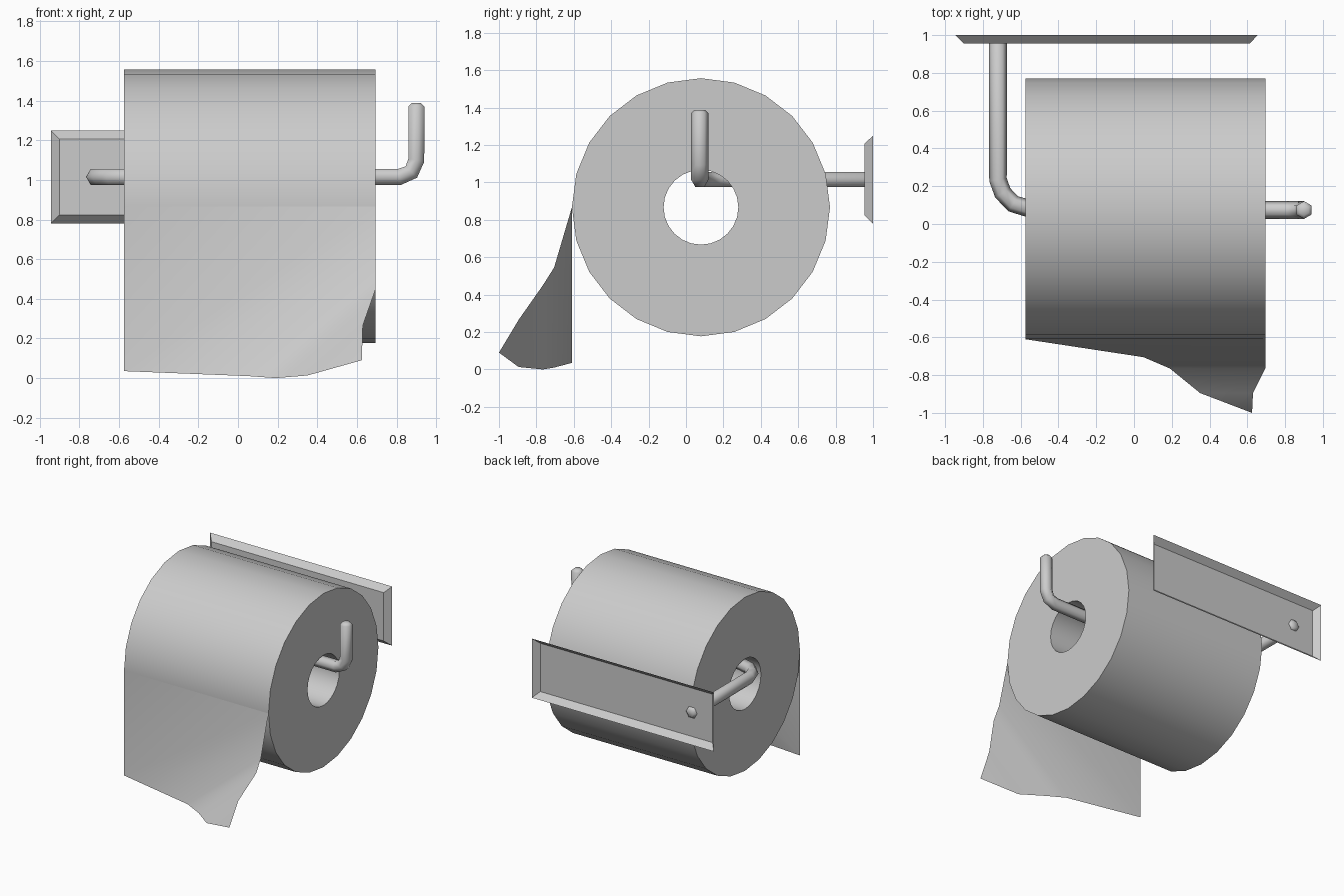
import bpy, bmesh, math
from mathutils import Vector

old = bpy.data.objects.get("Cube")
if old:
    bpy.data.objects.remove(old, do_unlink=True)

GREY = (0.6, 0.6, 0.6, 1)
mat = bpy.data.materials.new("light grey")
mat.use_nodes = True
mat.diffuse_color = GREY
mat.node_tree.nodes["Principled BSDF"].inputs["Base Color"].default_value = GREY


def build(name, verts, faces, angle=None, closed=False):
    mesh = bpy.data.meshes.new(name)
    mesh.from_pydata(verts, [], faces)
    if closed:
        bm = bmesh.new()
        bm.from_mesh(mesh)
        bmesh.ops.recalc_face_normals(bm, faces=bm.faces)
        bm.to_mesh(mesh)
        bm.free()
    mesh.materials.append(mat)
    obj = bpy.data.objects.new(name, mesh)
    bpy.context.collection.objects.link(obj)
    if angle:
        bpy.ops.object.select_all(action='DESELECT')
        obj.select_set(True)
        bpy.context.view_layer.objects.active = obj
        bpy.ops.object.shade_smooth_by_angle(angle=math.radians(angle))
    return obj


def skin(rings, n, loop=False):
    """Quads joining consecutive rings of n vertices."""
    total = rings if loop else rings - 1
    return [(r * n + i, r * n + (i + 1) % n,
             (r + 1) % rings * n + (i + 1) % n, (r + 1) % rings * n + i)
            for r in range(total) for i in range(n)]


# Paper roll: a thick tube lying along x
SIDES, CY, CZ = 24, 0.08, 0.867
LEFT, RIGHT, R_OUT, R_IN = -0.575, 0.695, 0.69, 0.2
verts = []
for x, r in ((LEFT, R_OUT), (RIGHT, R_OUT), (RIGHT, R_IN), (LEFT, R_IN)):
    for i in range(SIDES):
        a = math.tau * i / SIDES
        verts.append((x, CY + r * math.cos(a), CZ + r * math.sin(a)))
build("paper_roll", verts, skin(4, SIDES, loop=True), 40, closed=True)

# Hanging sheet: strips between matching points on the bottom and right edges
front = CY - R_OUT
bottom = [(LEFT, front, 0.035), (0.05, -0.705, 0.01), (0.19, -0.765, 0.0),
          (0.35, -0.895, 0.013)]
side = [(RIGHT, front, CZ), (RIGHT, -0.705, 0.545), (RIGHT, -0.765, 0.45),
        (0.63, -0.895, 0.265)]
verts = [(LEFT, front, CZ)] + bottom + side + [(0.625, -1.0, 0.09)]
faces = [(0, 1, 5)] + [(i, i + 1, i + 5, i + 4) for i in (1, 2, 3)] + [(4, 9, 8)]
build("hanging_sheet", verts, faces, 40)

# Wall plate: shallow dish with sloped rim, open at the back
verts = []
for y, inset in ((1.0, 0), (0.955, 0.043)):
    x0, x1, z0, z1 = -0.945 + inset, 0.655 - inset, 0.78 + inset, 1.25 - inset
    verts += [(x0, y, z0), (x1, y, z0), (x1, y, z1), (x0, y, z1)]
build("wall_plate", verts, skin(2, 4) + [(4, 5, 6, 7)])

# Holder rod: six-sided bar swept along a path with two bends and chamfered ends
ROD_R, ROD_Z, ROD_Y = 0.047, 1.015, 0.074
path = [(-0.72, 0.975, ROD_Z), (-0.72, 0.96, ROD_Z), (-0.72, 0.235, ROD_Z),
        (-0.695, 0.165, ROD_Z), (-0.64, 0.107, ROD_Z), (-0.53, ROD_Y, ROD_Z),
        (0.815, ROD_Y, ROD_Z), (0.875, ROD_Y, 1.04), (0.9, ROD_Y, 1.1),
        (0.9, ROD_Y, 1.37), (0.9, ROD_Y, 1.387)]
path = [Vector(p) for p in path]
last = len(path) - 1
verts = []
for k, p in enumerate(path):
    ahead = (path[min(k + 1, last)] - p).normalized()
    behind = (p - path[max(k - 1, 0)]).normalized()
    t = (ahead + behind).normalized()
    if k <= 5:
        flat = Vector((0, 0, 1))
        wide = flat.cross(t)
    else:
        wide = Vector((0, 1, 0))
        flat = t.cross(wide)
    r = ROD_R * (0.6 if k in (0, last) else 1)
    for i in range(6):
        a = math.tau * i / 6
        verts.append(p + wide * r * math.cos(a) + flat * r * math.sin(a))
caps = [tuple(range(6)), tuple(range(last * 6, last * 6 + 6))]
build("holder_rod", verts, skin(len(path), 6) + caps, 65, closed=True)
